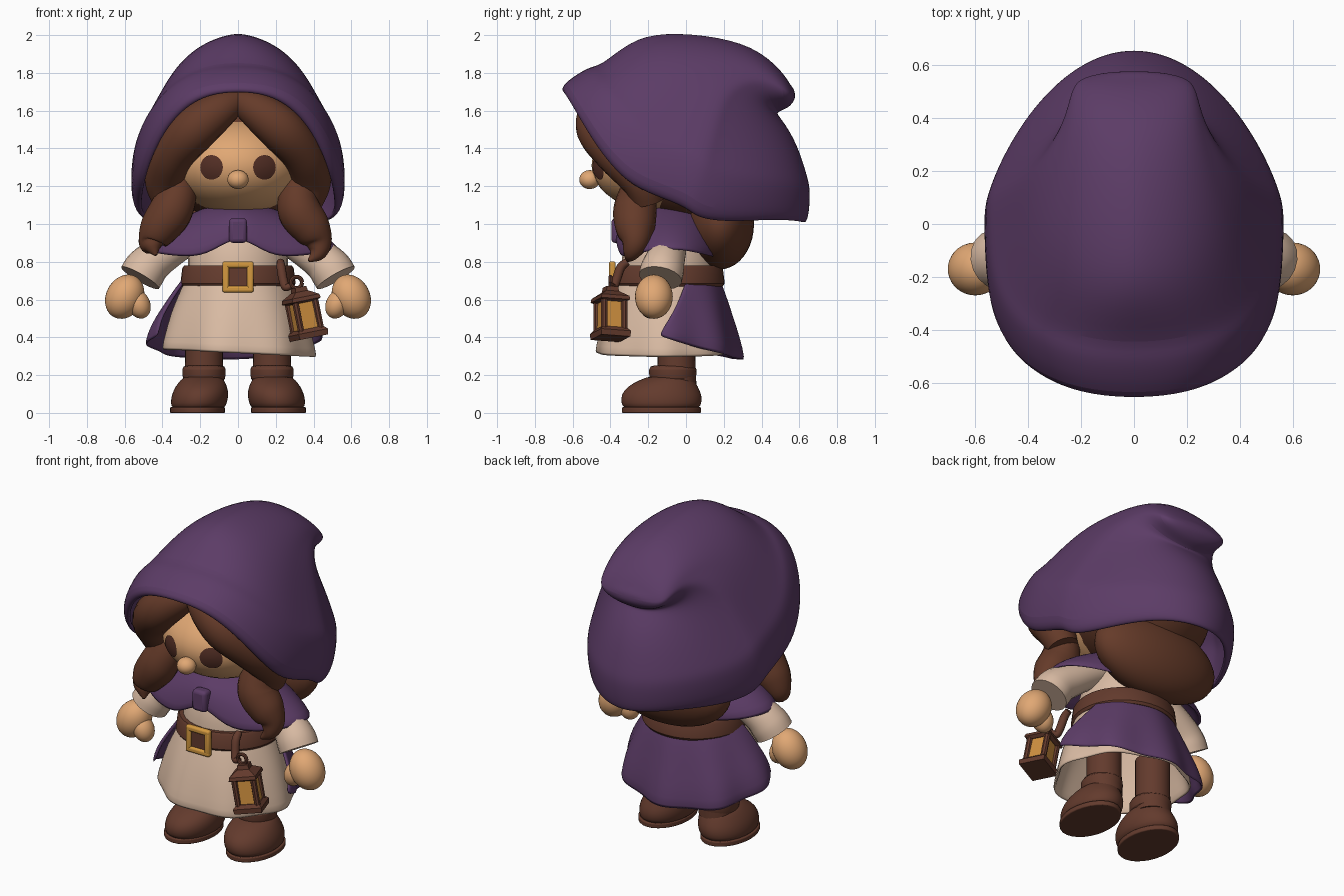
import bpy, bmesh, math
from mathutils import Vector, Matrix

cube = bpy.data.objects.get("Cube")
if cube:
    bpy.data.objects.remove(cube)


def material(name, *rgb):
    m = bpy.data.materials.new(name)
    m.use_nodes = True
    m.diffuse_color = (*rgb, 1)
    m.node_tree.nodes["Principled BSDF"].inputs["Base Color"].default_value = (*rgb, 1)
    return m


PURPLE = material("purple cloth", .107, .045, .134)
CREAM = material("cream cloth", .7, .5, .37)
SKIN = material("skin", .75, .39, .175)
HAIR = material("brown hair", .13, .043, .022)
LEATHER = material("brown leather", .125, .043, .026)
GOLD = material("gold", .66, .32, .05)
GLASS = material("amber glass", .63, .28, .05)
DARK = material("dark brown", .09, .029, .019)


def finish(bm, name, mat, sub=0, solid=0, bevel=0, angle=40):
    bmesh.ops.recalc_face_normals(bm, faces=bm.faces)
    me = bpy.data.meshes.new(name)
    bm.to_mesh(me)
    bm.free()
    ob = bpy.data.objects.new(name, me)
    bpy.context.collection.objects.link(ob)
    me.materials.append(mat)
    bpy.ops.object.select_all(action='DESELECT')
    ob.select_set(True)
    bpy.context.view_layer.objects.active = ob
    bpy.ops.object.shade_smooth_by_angle(angle=math.radians(angle))
    if solid:
        mod = ob.modifiers.new("thickness", 'SOLIDIFY')
        mod.thickness, mod.offset = solid, -1
    if bevel:
        mod = ob.modifiers.new("soft edges", 'BEVEL')
        mod.width, mod.segments = bevel, 3
    if sub:
        mod = ob.modifiers.new("smooth", 'SUBSURF')
        mod.levels = mod.render_levels = sub


def loft(name, rings, mat, closed=True, caps=(0, -1), move=None, **kw):
    # caps lists which end rings are filled
    bm = bmesh.new()
    rows = [[bm.verts.new(move @ Vector(p) if move else p) for p in r] for r in rings]
    n = len(rows[0])
    for a, b in zip(rows, rows[1:]):
        for i in range(n if closed else n - 1):
            j = (i + 1) % n
            bm.faces.new((a[i], a[j], b[j], b[i]))
    for end in caps:
        bm.faces.new(rows[end])
    finish(bm, name, mat, **kw)


def ring(y, z, rx, ry, n=28, x=0):
    angles = [2 * math.pi * i / n for i in range(n)]
    return [Vector((x + rx * math.cos(a), y + ry * math.sin(a), z)) for a in angles]


def ball(name, loc, size, mat, rot=0):
    bm = bmesh.new()
    m = Matrix.Translation(loc) @ Matrix.Rotation(rot, 4, 'Y') @ Matrix.Diagonal((*size, 1))
    bmesh.ops.create_uvsphere(bm, u_segments=32, v_segments=20, radius=1, matrix=m)
    finish(bm, name, mat)


def box(name, loc, size, mat, bevel):
    bm = bmesh.new()
    bmesh.ops.create_cube(bm, size=1, matrix=Matrix.Translation(loc) @ Matrix.Diagonal((*size, 1)))
    finish(bm, name, mat, bevel=bevel)


def tube(name, pts, mat, n=18, steps=6):
    # pts are (x, y, z, radius), joined by a smooth spline; the frame is carried along without twist
    p = [Vector(q) for q in [pts[0]] + pts + [pts[-1]]]
    path = []
    for a, b, c, d in zip(p, p[1:], p[2:], p[3:]):
        for k in range(steps):
            t = k / steps
            path.append(.5 * (2 * b + (c - a) * t + (2 * a - 5 * b + 4 * c - d) * t * t
                              + (3 * b - a - 3 * c + d) * t ** 3))
    path.append(p[-1])
    rings, last = [], None
    for i, q in enumerate(path):
        tan = (path[min(i + 1, len(path) - 1)] - path[max(i - 1, 0)]).to_3d().normalized()
        rot = last.rotation_difference(tan) @ rot if last else tan.to_track_quat('Z', 'Y')
        last = tan
        rings.append([q.to_3d() + rot @ (v * q.w) for v in ring(0, 0, 1, 1, n)])
    loft(name, rings, mat)


# Hood: slanted rings from the rim to the folded tip, each with a squared brim and narrower back
def hood_ring(fy, fz, by, bz, w, sag, power, n=32):
    pts = []
    for i in range(n):
        a = 2 * math.pi * i / n
        c, s = math.cos(a), math.sin(a)
        along = c ** .58 if c > 0 else -abs(c) ** 1.55
        across = math.copysign(abs(s) ** (power if c > 0 else 1), s)
        pts.append((w * across, (fy + by) / 2 + (fy - by) / 2 * along,
                    (fz + bz) / 2 + (fz - bz) / 2 * c - sag * abs(s) ** 3))
    return pts


hood = [(-.655, 1.695, .635, 1.0, .525, .26, .95), (-.665, 1.74, .655, 1.03, .575, .24, .88),
        (-.51, 1.84, .665, 1.17, .565, .17, .9), (-.46, 1.835, .65, 1.24, .54, .15, .95),
        (-.33, 1.945, .61, 1.37, .465, .12, 1.1), (-.18, 2.015, .56, 1.48, .385, .05, 1.3),
        (.1, 2.005, .495, 1.57, .31, .02, 1.25), (.36, 1.945, .475, 1.59, .255, 0, 1.1),
        (.51, 1.81, .535, 1.61, .235, 0, 1), (.55, 1.74, .565, 1.64, .19, 0, 1),
        (.575, 1.71, .58, 1.67, .08, 0, 1)]
loft("hood", [hood_ring(*h) for h in hood], PURPLE, caps=(-1,), solid=.03, sub=2)

# Head and face
HEAD, HR = Vector((0, -.1, 1.31)), Vector((.36, .4, .255))
ball("head", HEAD, HR, SKIN)
ball("nose", (0, -.51, 1.235), (.056, .055, .05), SKIN)
loft("neck", [ring(-.1, 1.0, .1, .1), ring(-.1, 1.15, .1, .1)], SKIN)


def on_face(x, z):
    d = 1 - (x / HR.x) ** 2 - ((z - HEAD.z) / HR.z) ** 2
    return (x, HEAD.y - HR.y * math.sqrt(d) - .005, z)


for side, s in (("left", 1), ("right", -1)):
    loft(side + "_eye", [[on_face(s * .14 + v.x, 1.3 + v.y) for v in ring(0, 0, .06 * k, .065 * k)]
                         for k in (1, .75, .5, .25, .02)], DARK)

# Hair
ball("hair_cap", (0, .05, 1.34), (.4, .4, .33), HAIR)
ball("back_hair", (0, .18, 1.0), (.42, .18, .24), HAIR)
for side, s in (("left", 1), ("right", -1)):
    out = 0 if s > 0 else .03
    tube(side + "_fringe", [(-.01 * s, -.42, 1.66, .06), (s * .1, -.46, 1.6, .1), (s * .23, -.46, 1.5, .12),
                            (s * .34, -.37, 1.37, .11), (s * .385, -.24, 1.24, .11), (s * .36, -.2, 1.12, .09)], HAIR)
    tube(side + "_lock", [(s * .35, -.2, 1.28, .09), (s * .32, -.25, 1.17, .1), (s * (.325 + out), -.27, 1.07, .115),
                          (s * (.385 + out), -.27, .98, .105), (s * (.425 + out), -.27, .905, .075),
                          (s * (.42 + out), -.29, .845 + out, .045),
                          (s * (.375 + out * 2), -.31, .805 + out, .008)], HAIR)

# Capelet with a raised front hem and a knot
cape = []
for z, rx, ry in ((1.1, .14, .12), (1.05, .25, .2), (.98, .37, .25), (.91, .46, .27), (.82, .54, .29)):
    row = ring(-.09, z, rx, ry, 40)
    for v in row:
        if v.y < -.09:
            v.z += .11 * math.exp(-(v.x / .13) ** 2) * (1.1 - z) / .28
        v.z += .05 * abs(v.x / .53) ** 3
    cape.append(row)
loft("capelet", cape, PURPLE, caps=(), solid=.025, sub=1)
box("capelet_knot", (0, -.36, .965), (.095, .07, .13), PURPLE, .02)

# Torso and flared tunic skirt with soft folds
loft("tunic_top", [ring(-.09, z, rx, ry) for z, rx, ry in
                   ((.7, .265, .25), (.82, .265, .25), (.95, .23, .21), (1.06, .14, .13))], CREAM)
skirt = []
for z, rx, ry in ((.74, .26, .25), (.66, .3, .285), (.52, .36, .335), (.4, .39, .365), (.315, .41, .385)):
    k = (.74 - z) / .42
    row = []
    for i in range(64):
        a = 2 * math.pi * i / 64
        c, s = math.cos(a), math.sin(a)
        f = 1 + .03 * k * math.cos(7 * a + .6)
        row.append((rx * f * c, -.1 + (ry if s < 0 else ry - .04 * k) * f * s, z - .02 * k * c))
    skirt.append(row)
loft("tunic_skirt", skirt, CREAM, caps=(), solid=.02, sub=1)

# Coat tail wrapped around the back
tail = []
for z, rx, ry in ((.74, .27, .265), (.64, .325, .305), (.5, .39, .345), (.4, .435, .375), (.28, .46, .4)):
    k = (.74 - z) / .46
    row = []
    for i in range(49):
        t = i / 48
        a = math.radians(25 - 32 * k + t * (163 + 45 * k))
        f = 1 + .04 * k * math.cos(8 * a)
        hem = .13 * k * abs(2 * t - 1) ** 2
        row.append((rx * f * math.cos(a) - .02 * k, -.1 + ry * f * math.sin(a), z + hem))
    tail.append(row)
loft("coat_tail", tail, PURPLE, closed=False, caps=(), solid=.02, sub=1)

# Belt and buckle
loft("belt", [ring(-.09, z, rx, rx - .01, 40) for z, rx in
              ((.67, .25), (.67, .295), (.685, .305), (.765, .295), (.78, .285), (.78, .25))], LEATHER)
for s in (1, -1):
    box("buckle_side", (s * .065, -.39, .72), (.035, .035, .165), GOLD, .012)
    box("buckle_bar", (0, -.39, .72 + s * .065), (.165, .035, .035), GOLD, .012)
box("buckle_plate", (0, -.383, .72), (.11, .02, .11), LEATHER, .004)

# Arms, hands, legs and boots
for side, s in (("left", 1), ("right", -1)):
    tube(side + "_sleeve", [(s * .17, -.06, .97, .07), (s * .33, -.085, .88, .09), (s * .44, -.11, .81, .105),
                            (s * .49, -.125, .76, .115), (s * .518, -.135, .715, .115)], CREAM)
    ball(side + "_hand", (s * .6, -.17, .615), (.098, .1, .122), SKIN, s * -.5)
    ball(side + "_thumb", (s * .525, -.185, .575), (.06, .065, .078), SKIN, s * .4)
    loft(side + "_leg", [ring(-.05, z, r, r, x=s * .18) for z, r in ((.15, .105), (.28, .1), (.5, .1))], LEATHER)
    loft(side + "_boot_cuff", [ring(-.07, z, r, r + .01, x=s * .18) for z, r in
                               ((.165, .09), (.17, .114), (.24, .12), (.255, .1))], LEATHER, sub=1)
    loft(side + "_boot", [ring(y, z, rx, ry, x=s * (.215 - z * .15)) for y, z, rx, ry in
                          ((-.13, .025, .1, .15), (-.13, .022, .138, .2), (-.13, .05, .15, .214),
                           (-.13, .095, .152, .216), (-.125, .14, .138, .188),
                           (-.1, .175, .115, .145), (-.08, .2, .09, .1))], LEATHER, sub=1)
    loft(side + "_sole", [ring(-.13, z, .146, .21, x=s * .215) for z in (0, .03)], LEATHER, bevel=.006)

# Lantern hanging from a belt strap
tilt = Matrix.Translation((.37, -.4, .42)) @ Matrix.Rotation(-.2, 4, 'Y') @ Matrix.Rotation(1.15, 4, 'Z')


def lantern_part(name, profile, mat, n=4, x=0, y=0):
    loft(name, [ring(y, z, r, r, n, x) for z, r in profile], mat, move=tilt, angle=25)


lantern_part("lantern_base", ((-.025, .115), (.005, .12), (.025, .095)), LEATHER)
lantern_part("lantern_glass", ((.02, .085), (.18, .08)), GLASS)
lantern_part("lantern_roof", ((.165, .09), (.175, .115), (.195, .11), (.225, .05), (.25, .045)), LEATHER)
for px, py in ((1, 0), (-1, 0), (0, 1), (0, -1)):
    lantern_part("lantern_post", ((.01, .018), (.19, .018)), LEATHER, 8, px * .08, py * .08)
loop = [(.31 + .03 * math.cos(a), -.4, .69 + .03 * math.sin(a), .011)
        for a in [math.pi * i / 4 for i in range(9)]]
tube("lantern_ring", loop, LEATHER, n=8, steps=3)
tube("belt_strap", [(.225, -.31, .8, .02), (.228, -.345, .77, .024), (.24, -.37, .7, .024),
                    (.255, -.385, .665, .022), (.29, -.395, .68, .012)], LEATHER, n=12)
